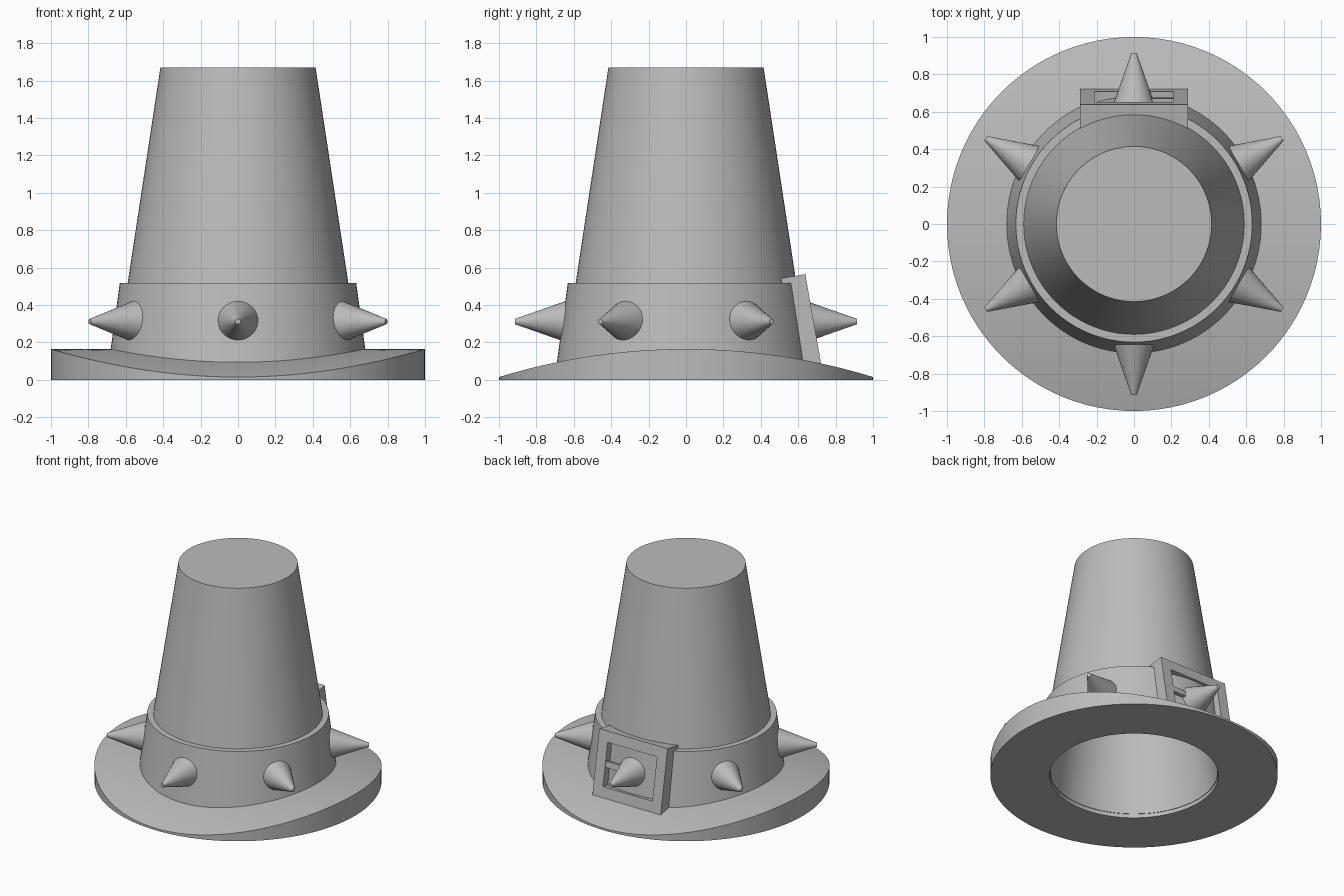
import bpy, bmesh, math
from mathutils import Matrix, Vector

default = bpy.data.objects.get("Cube")
if default:
    bpy.data.objects.remove(default)

SEGMENTS = 96

grey = bpy.data.materials.new("plain_grey")
grey.use_nodes = True
colour = (0.5, 0.5, 0.5, 1)
grey.diffuse_color = colour
grey.node_tree.nodes["Principled BSDF"].inputs["Base Color"].default_value = colour


def finish(name, bm, smooth=True):
    """Turn a bmesh into a shaded object."""
    bmesh.ops.recalc_face_normals(bm, faces=bm.faces)
    mesh = bpy.data.meshes.new(name)
    bm.to_mesh(mesh)
    bm.free()
    mesh.materials.append(grey)
    obj = bpy.data.objects.new(name, mesh)
    bpy.context.collection.objects.link(obj)
    if smooth:
        bpy.ops.object.select_all(action="DESELECT")
        obj.select_set(True)
        bpy.context.view_layer.objects.active = obj
        bpy.ops.object.shade_smooth_by_angle(angle=math.radians(30))
    return obj


def lathe(profile, closed):
    """Spin a radius/height profile around the z axis."""
    bm = bmesh.new()
    verts = [bm.verts.new((r, 0, z)) for r, z in profile]
    edges = [bm.edges.new(pair) for pair in zip(verts, verts[1:])]
    if closed:
        edges.append(bm.edges.new((verts[-1], verts[0])))
    bmesh.ops.spin(bm, geom=verts + edges, axis=(0, 0, 1), cent=(0, 0, 0),
                   angle=math.tau, steps=SEGMENTS, use_merge=True)
    bmesh.ops.remove_doubles(bm, verts=bm.verts, dist=0.0001)
    return bm


# Brim: flat underside, top arched from front to back
ARCH = 3.41
INNER, OUTER, RINGS = 0.587, 1.0, 8
radii = [INNER + (OUTER - INNER) * i / RINGS for i in range(RINGS + 1)]
bm = lathe([(r, 1) for r in radii] + [(OUTER, 0), (INNER, 0)], True)
for v in bm.verts:
    if v.co.z > 0.5:
        v.co.z = 0.165 - ARCH + math.sqrt(ARCH ** 2 - v.co.y ** 2)
finish("brim", bm)

# Crown: tapered hollow shell with a closed flat top
finish("crown", lathe([(0, 1.6), (0.35, 1.6), (0.583, 0.03), (0.664, 0.03),
                       (0.415, 1.67), (0, 1.67)], False))

# Band around the crown
finish("hat_band", lathe([(0.6, 0.06), (0.695, 0.06), (0.632, 0.518), (0.58, 0.518)], True))

# Six blunt spikes set around the band
for i in range(6):
    turn = Matrix.Rotation(math.radians(60 * i), 4, "Z")
    lay = Matrix.Rotation(math.radians(90), 4, "X")
    bm = bmesh.new()
    bmesh.ops.create_cone(bm, cap_ends=True, segments=32, radius1=0.121, radius2=0.014,
                          depth=0.305,
                          matrix=turn @ Matrix.Translation((0, -0.763, 0.312)) @ lay)
    finish(f"spike_{i + 1}", bm)

# Buckle: open frame leaning with the band, local -y pointing into the hat
lean = Matrix.Translation((0, 0.68, 0.327)) @ Matrix.Rotation(math.radians(10), 4, "X")
HALF_W, HALF_H, DEPTH, MARGIN = 0.29, 0.242, 0.15, 0.08
bm = bmesh.new()
loops = []
for y in (0, -DEPTH):
    for inset in (0, MARGIN):
        w, h = HALF_W - inset, HALF_H - inset
        loops.append([bm.verts.new(lean @ Vector((sx * w, y, sz * h)))
                      for sx, sz in ((-1, -1), (1, -1), (1, 1), (-1, 1))])
front_out, front_in, back_out, back_in = loops
for a, b in ((front_out, front_in), (front_in, back_in),
             (back_in, back_out), (back_out, front_out)):
    for i in range(4):
        j = (i + 1) % 4
        bm.faces.new((a[i], a[j], b[j], b[i]))
finish("buckle_frame", bm, smooth=False)

# Buckle prong reaching from the frame to the spike
bm = bmesh.new()
bmesh.ops.create_cube(bm, size=1, matrix=lean @ Matrix.Translation((0.14, -0.018, 0.0))
                      @ Matrix.Diagonal((0.16, 0.025, 0.045, 1)))
finish("buckle_prong", bm, smooth=False)
